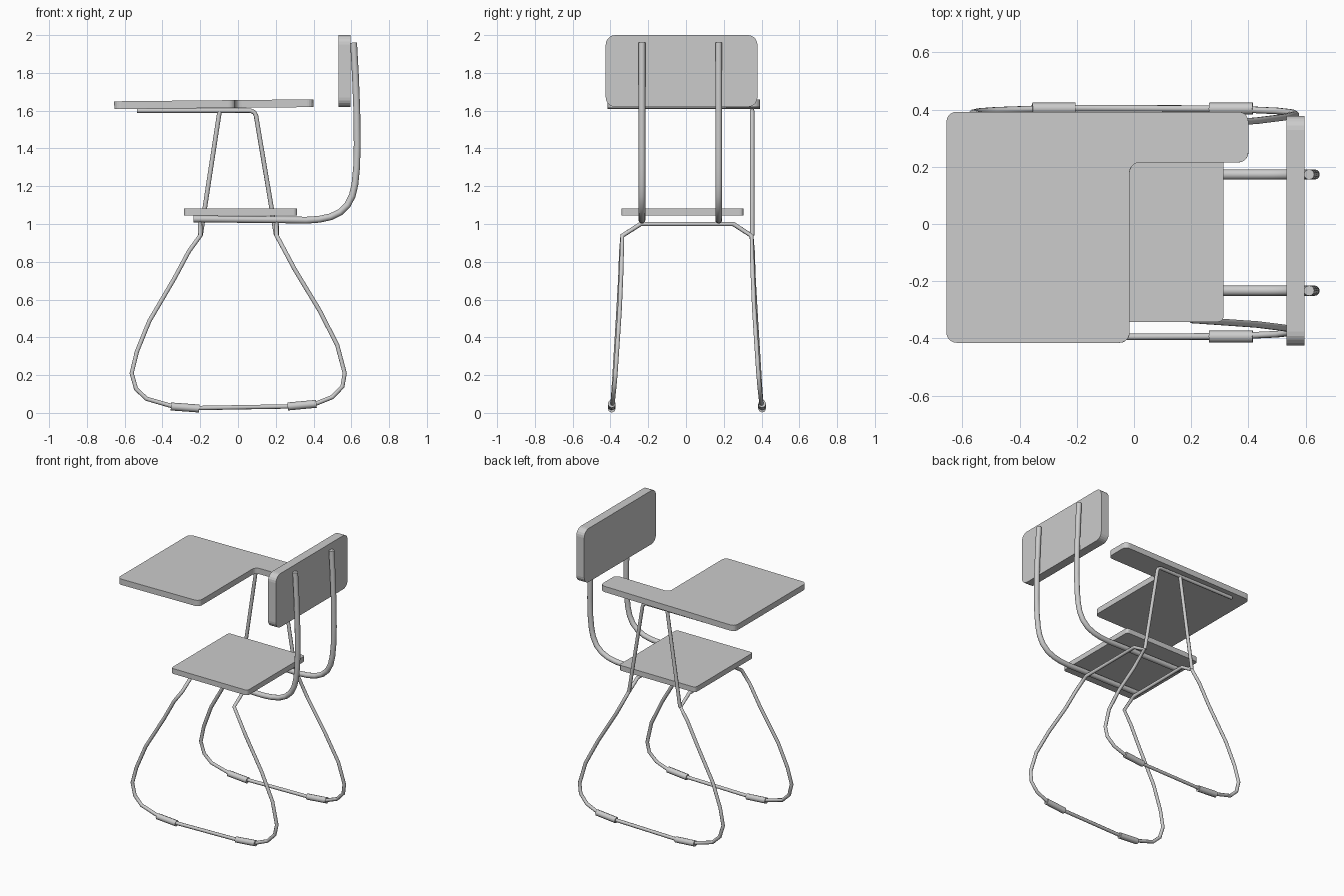
import bpy, bmesh
from mathutils import Vector

if "Cube" in bpy.data.objects:
    bpy.data.objects.remove(bpy.data.objects["Cube"])

YC = 0.005  # centre plane of the leg frame


def slab(name, outline, radius, push, segments=5, loc=(0, 0, 0), rot_y=0.0):
    """Flat board: outline with rounded corners, extruded along push."""
    bm = bmesh.new()
    bm.faces.new([bm.verts.new(p) for p in outline])
    bmesh.ops.bevel(bm, geom=bm.verts[:], offset=radius, segments=segments,
                    profile=0.5, affect='VERTICES')
    ext = bmesh.ops.extrude_face_region(bm, geom=bm.faces[:])
    bmesh.ops.translate(bm, vec=Vector(push),
                        verts=[v for v in ext['geom'] if isinstance(v, bmesh.types.BMVert)])
    bmesh.ops.recalc_face_normals(bm, faces=bm.faces[:])
    me = bpy.data.meshes.new(name)
    bm.to_mesh(me)
    bm.free()
    ob = bpy.data.objects.new(name, me)
    ob.location = loc
    ob.rotation_euler.y = rot_y
    bpy.context.collection.objects.link(ob)


def tube(name, pts, radius, cyclic=False, sides=8):
    """Round tube along a polyline."""
    cu = bpy.data.curves.new(name, 'CURVE')
    cu.dimensions = '3D'
    cu.bevel_depth = radius
    cu.bevel_resolution = (sides - 4) // 2
    cu.use_fill_caps = True
    sp = cu.splines.new('POLY')
    sp.points.add(len(pts) - 1)
    for p, co in zip(sp.points, pts):
        p.co = (*co, 1)
    sp.use_cyclic_u = cyclic
    ob = bpy.data.objects.new(name, cu)
    bpy.context.collection.objects.link(ob)


# Seat
slab("seat", [(-0.286, -0.342, 1.046), (0.313, -0.342, 1.046),
              (0.313, 0.304, 1.046), (-0.286, 0.304, 1.046)], 0.02, (0, 0, 0.037))

# Backrest
slab("backrest", [(0.533, -0.425, 1.62), (0.533, 0.378, 1.62),
                  (0.533, 0.378, 2.0), (0.533, -0.425, 2.0)], 0.05, (0.062, 0, 0))

# L-shaped writing desk, very slightly tilted
slab("desk_top", [(-0.655, -0.415, 0), (-0.015, -0.415, 0), (-0.015, 0.215, 0),
                  (0.4, 0.215, 0), (0.4, 0.392, 0), (-0.655, 0.392, 0)],
     0.035, (0, 0, 0.041), loc=(0, 0, 1.615), rot_y=-0.01)

# Back support tubes, running under the seat and up behind the backrest
back_path = [(-0.235, 1.027), (0.25, 1.022), (0.36, 1.02), (0.43, 1.025), (0.49, 1.038),
             (0.54, 1.062), (0.58, 1.1), (0.605, 1.15), (0.619, 1.21), (0.628, 1.3),
             (0.631, 1.42), (0.629, 1.6), (0.621, 1.8), (0.612, 1.96)]
for side, y in (("right", -0.233), ("left", 0.173)):
    tube("back_support_" + side, [(x, y, z) for x, z in back_path], 0.018, sides=12)

# Leg frame: one closed loop, two sled legs joined by cross bars under the seat
# side path: x, distance from centre plane, z
leg = [(-0.2, 0.245, 1.0), (-0.2, 0.342, 0.938), (-0.26, 0.348, 0.855),
       (-0.335, 0.353, 0.715), (-0.47, 0.366, 0.485), (-0.535, 0.376, 0.325),
       (-0.563, 0.383, 0.21), (-0.54, 0.388, 0.128), (-0.485, 0.392, 0.075),
       (-0.35, 0.397, 0.036), (-0.205, 0.4, 0.026), (0.26, 0.398, 0.034),
       (0.415, 0.394, 0.05), (0.5, 0.39, 0.084), (0.553, 0.384, 0.14),
       (0.565, 0.378, 0.21), (0.525, 0.368, 0.36), (0.43, 0.356, 0.545),
       (0.3, 0.347, 0.76), (0.205, 0.342, 0.938), (0.205, 0.245, 1.0)]
loop = [(x, YC - d, z) for x, d, z in leg] + [(x, YC + d, z) for x, d, z in reversed(leg)]
tube("leg_frame", loop, 0.012, cyclic=True)

# Floor sleeves on both runners
for side, s in (("right", -1), ("left", 1)):
    for end, a, b in (("front", (-0.355, 0.034), (-0.205, 0.023)),
                      ("rear", (0.263, 0.034), (0.415, 0.048))):
        tube(f"floor_sleeve_{side}_{end}",
             [(x, YC + s * 0.398, z) for x, z in (a, b)], 0.021)

# Desk support: rear post bending into the rail, plus front post
YP = 0.35
tube("desk_support_rail", [(x, YP, z) for x, z in
     [(0.202, 0.94), (0.095, 1.575), (0.085, 1.592), (0.065, 1.6), (-0.1, 1.6),
      (-0.535, 1.6)]], 0.012)
tube("desk_support_post", [(-0.198, YP, 0.94), (-0.097, YP, 1.6)], 0.012)
